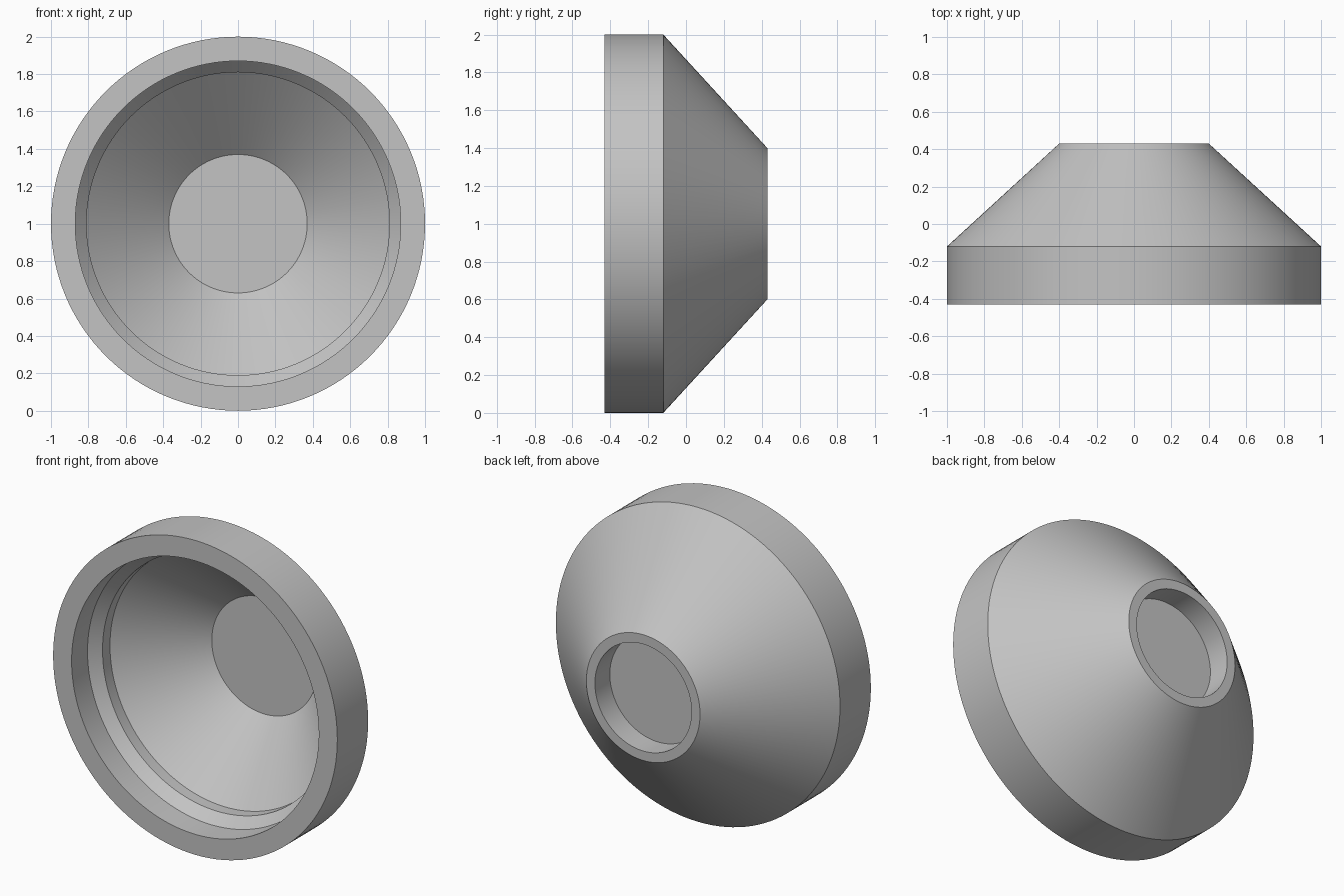
import bpy, bmesh, math
from mathutils import Vector

cube = bpy.data.objects.get("Cube")
if cube:
    bpy.data.objects.remove(cube, do_unlink=True)

grey = bpy.data.materials.new("plain grey")
grey.use_nodes = True
colour = (0.55, 0.55, 0.55, 1)
grey.diffuse_color = colour
grey.node_tree.nodes["Principled BSDF"].inputs["Base Color"].default_value = colour


def lathe(name, profile, segments=128):
    """Revolve (radius, y) points about the y axis at z = 1."""
    bm = bmesh.new()
    verts = [bm.verts.new((r, y, 1)) for r, y in profile]
    edges = [bm.edges.new(pair) for pair in zip(verts, verts[1:])]
    bmesh.ops.spin(bm, geom=verts + edges, cent=Vector((0, 0, 1)),
                   axis=Vector((0, 1, 0)), angle=math.tau,
                   steps=segments, use_duplicate=False)
    bmesh.ops.remove_doubles(bm, verts=bm.verts, dist=0.0005)
    bmesh.ops.recalc_face_normals(bm, faces=bm.faces)
    mesh = bpy.data.meshes.new(name)
    bm.to_mesh(mesh)
    bm.free()
    mesh.materials.append(grey)
    obj = bpy.data.objects.new(name, mesh)
    bpy.context.collection.objects.link(obj)
    bpy.ops.object.select_all(action="DESELECT")
    bpy.context.view_layer.objects.active = obj
    obj.select_set(True)
    bpy.ops.object.shade_smooth_by_angle(angle=math.radians(25))
    return obj


# Conical cup: stepped front opening, thin floor, shallow recess at the back
lathe("conical_cup", [
    (0, 0.265), (0.37, 0.265),                  # inner floor
    (0.81, -0.13), (0.81, -0.205),              # inner cone and lower step
    (0.87, -0.27), (0.87, -0.43),               # chamfer and mouth
    (1, -0.43), (1, -0.12),                     # rim and outer band
    (0.4, 0.43), (0.34, 0.43),                  # outer cone and back ring
    (0.34, 0.28), (0, 0.28),                    # back recess
])
